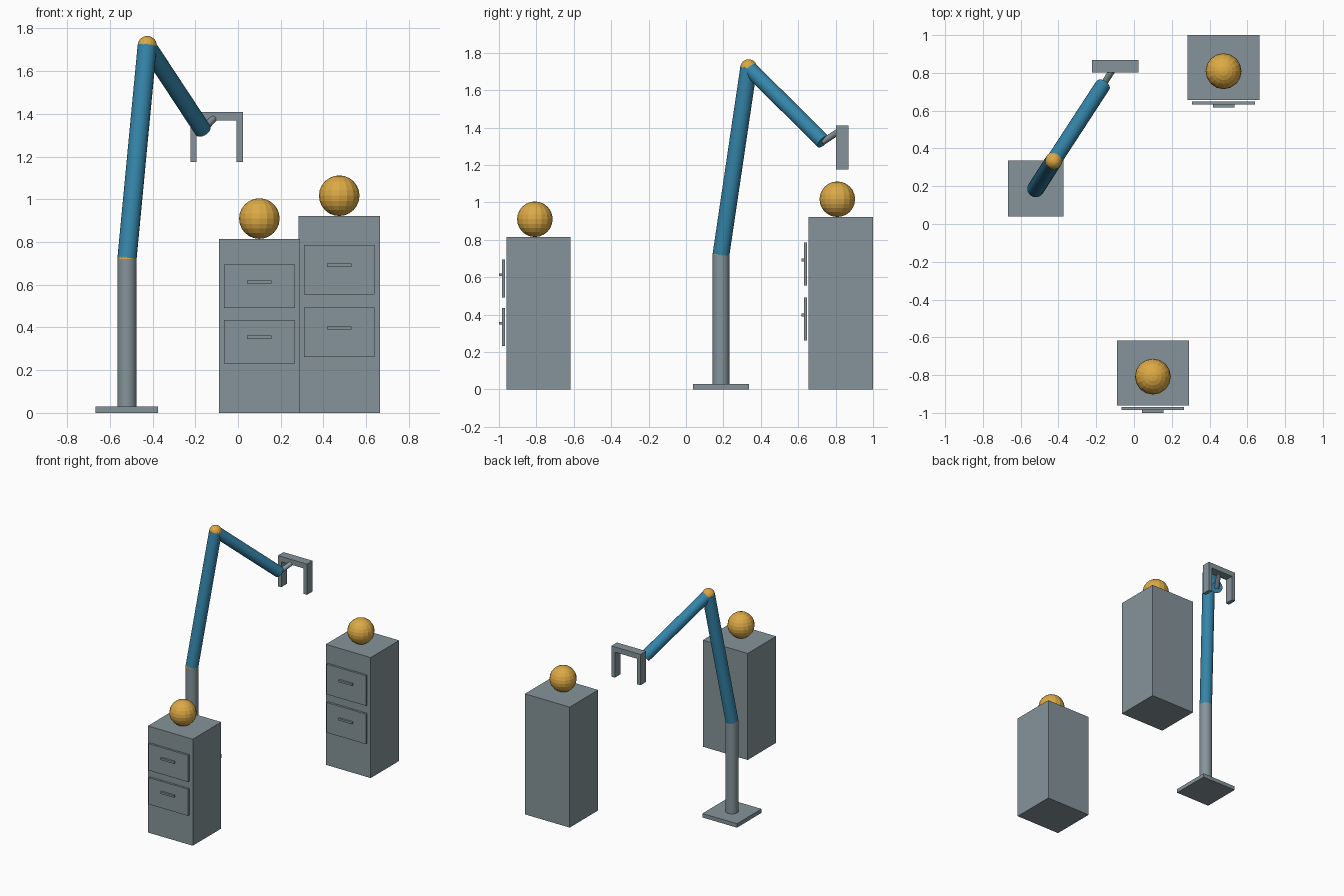
import bpy
import math
from mathutils import Vector

if "Cube" in bpy.data.objects:
    bpy.data.objects.remove(bpy.data.objects["Cube"])


def material(name, color):
    m = bpy.data.materials.new(name)
    m.diffuse_color = (*color, 1)
    m.use_nodes = True
    m.node_tree.nodes["Principled BSDF"].inputs["Base Color"].default_value = m.diffuse_color
    return m


GREY = material("steel grey", (0.235, 0.295, 0.32))
BLUE = material("arm blue", (0.035, 0.235, 0.40))
YELLOW = material("amber yellow", (0.72, 0.40, 0.06))


def finish(name, mat):
    o = bpy.context.object
    o.name = name
    o.data.materials.append(mat)
    return o


def box(name, center, size, mat=GREY):
    bpy.ops.mesh.primitive_cube_add(size=1, location=center)
    o = finish(name, mat)
    o.scale = size
    bpy.ops.object.transform_apply(location=False, rotation=False, scale=True)
    return o


def ball(name, center, radius):
    bpy.ops.mesh.primitive_uv_sphere_add(
        segments=16, ring_count=12, radius=radius, location=center)
    return finish(name, YELLOW)


def rod(name, start, end, radius, mat):
    a, b = Vector(start), Vector(end)
    d = b - a
    bpy.ops.mesh.primitive_cylinder_add(
        vertices=20, radius=radius, depth=d.length, location=(a + b) / 2,
        rotation=d.to_track_quat('Z', 'Y').to_euler())
    o = finish(name, mat)
    bpy.ops.object.shade_smooth_by_angle(angle=math.radians(40))
    return o


# Drawer cabinets, each with a ball resting on top
def cabinet(side, x, y, height):
    width, depth = 0.38, 0.344
    box(side + "_cabinet", (x, y, height / 2), (width, depth, height))
    front = y - depth / 2
    for level, k in (("lower", 0.409), ("upper", 0.727)):
        z = k * height
        box(f"{side}_{level}_drawer", (x, front - 0.016, z),
            (0.332, 0.016, 0.25 * height))
        box(f"{side}_{level}_handle", (x, front - 0.031, z + 0.021),
            (0.114, 0.016, 0.015))
    ball(side + "_ball", (x, y - 0.019, height + 0.095), 0.095)


cabinet("front", 0.10, -0.789, 0.815)
cabinet("back", 0.474, 0.828, 0.922)

# Stand
shoulder = (-0.52, 0.187, 0.72)
elbow = (-0.425, 0.335, 1.72)
wrist = (-0.165, 0.734, 1.325)
box("base_plate", (-0.52, 0.187, 0.015), (0.293, 0.297, 0.03))
rod("post", (-0.52, 0.187, 0.03), shoulder, 0.045, GREY)

# Arm segments and joints
ball("shoulder_joint", shoulder, 0.045)
rod("upper_arm", shoulder, elbow, 0.045, BLUE)
ball("elbow_joint", elbow, 0.045)
rod("forearm", elbow, wrist, 0.041, BLUE)
rod("wrist_rod", wrist, (-0.103, 0.832, 1.39), 0.017, GREY)

# Gripper
box("gripper_bar", (-0.10, 0.835, 1.39), (0.247, 0.068, 0.04))
for side, x in (("left", -0.209), ("right", 0.0085)):
    box(side + "_gripper_finger", (x, 0.835, 1.2725), (0.029, 0.068, 0.195))
